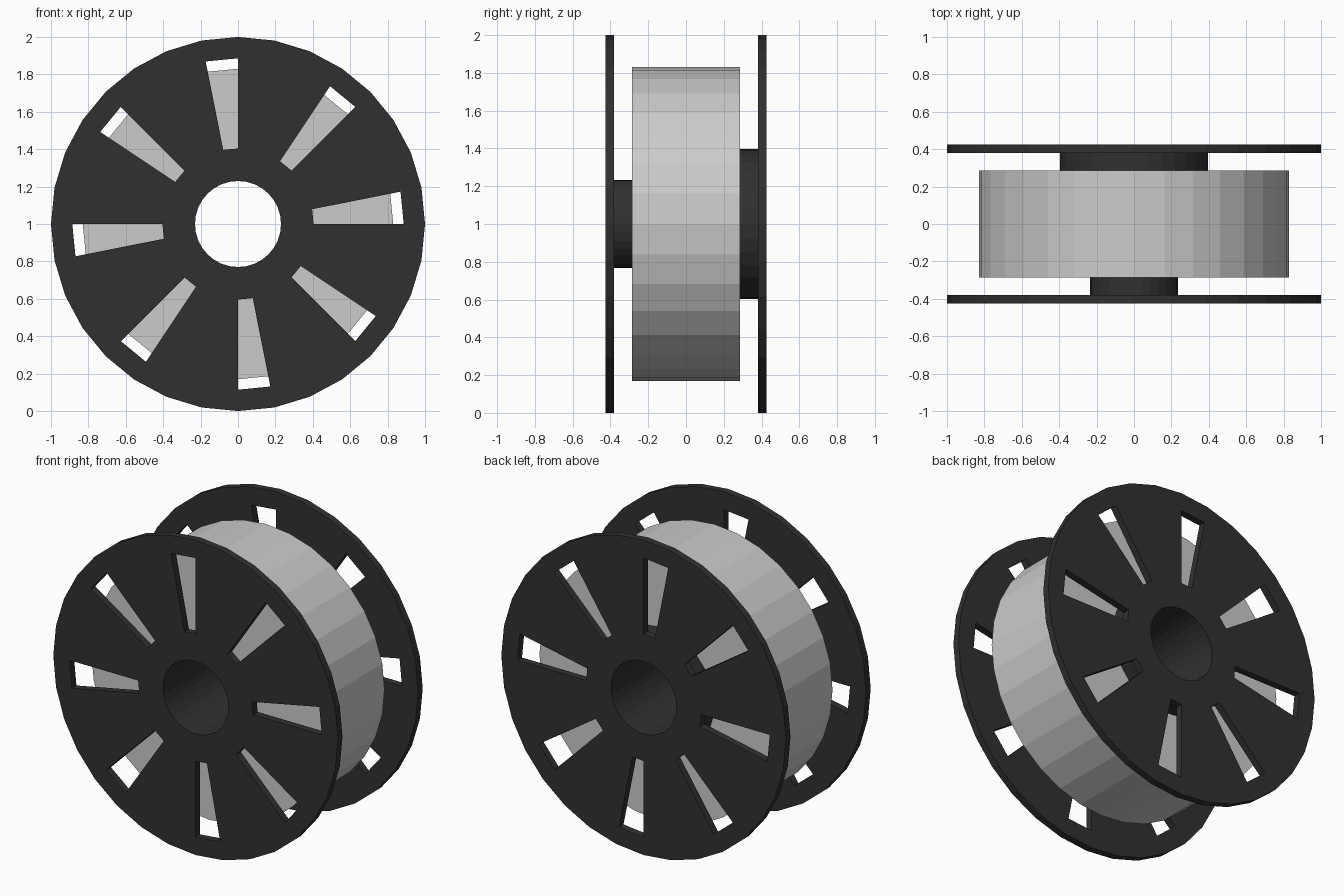
import bpy, bmesh
from math import cos, sin, tau

if "Cube" in bpy.data.objects:
    bpy.data.objects.remove(bpy.data.objects["Cube"])

SIDES = 32
CENTRE_Z = 1.0

dark = bpy.data.materials.new("dark_plastic")
dark.diffuse_color = (0.03, 0.03, 0.03, 1)
dark.use_nodes = True
dark.node_tree.nodes["Principled BSDF"].inputs["Base Color"].default_value = dark.diffuse_color


def circle(bm, r, y):
    return [bm.verts.new((r * cos(tau * i / SIDES), y, CENTRE_Z + r * sin(tau * i / SIDES)))
            for i in range(SIDES)]


def finish(bm, name, material=None):
    bmesh.ops.recalc_face_normals(bm, faces=bm.faces[:])
    mesh = bpy.data.meshes.new(name)
    bm.to_mesh(mesh)
    bm.free()
    obj = bpy.data.objects.new(name, mesh)
    bpy.context.collection.objects.link(obj)
    if material:
        mesh.materials.append(material)
    return obj


def ring(name, radii, y0, y1, material=None, slotted=False):
    """Flat concentric bands extruded along y; every fourth sector of the middle band can be open."""
    bm = bmesh.new()
    loops = [circle(bm, r, y0) for r in radii]
    for band, (a, b) in enumerate(zip(loops, loops[1:])):
        for i in range(SIDES):
            if slotted and band == 1 and i % 4 == 0:
                continue
            j = (i + 1) % SIDES
            bm.faces.new((a[i], a[j], b[j], b[i]))
    # keep the base faces and add the opposite side plus walls
    base = bm.faces[:]
    copy = bmesh.ops.extrude_face_region(bm, geom=base, use_keep_orig=True)
    moved = [g for g in copy["geom"] if isinstance(g, bmesh.types.BMVert)]
    bmesh.ops.translate(bm, verts=moved, vec=(0, y1 - y0, 0))
    return finish(bm, name, material)


# slotted end plates
flange_radii = (0.23, 0.404, 0.886, 1.0)
ring("front_flange", flange_radii, -0.425, -0.38, dark, slotted=True)
ring("back_flange", flange_radii, 0.38, 0.425, dark, slotted=True)

# thin axle tube and wider back collar
ring("axle_tube", (0.23, 0.234), -0.38, 0.38, dark)
ring("back_collar", (0.234, 0.396), 0.285, 0.38, dark)

# wound roll
ring("wound_roll", (0.234, 0.83), -0.285, 0.285)
